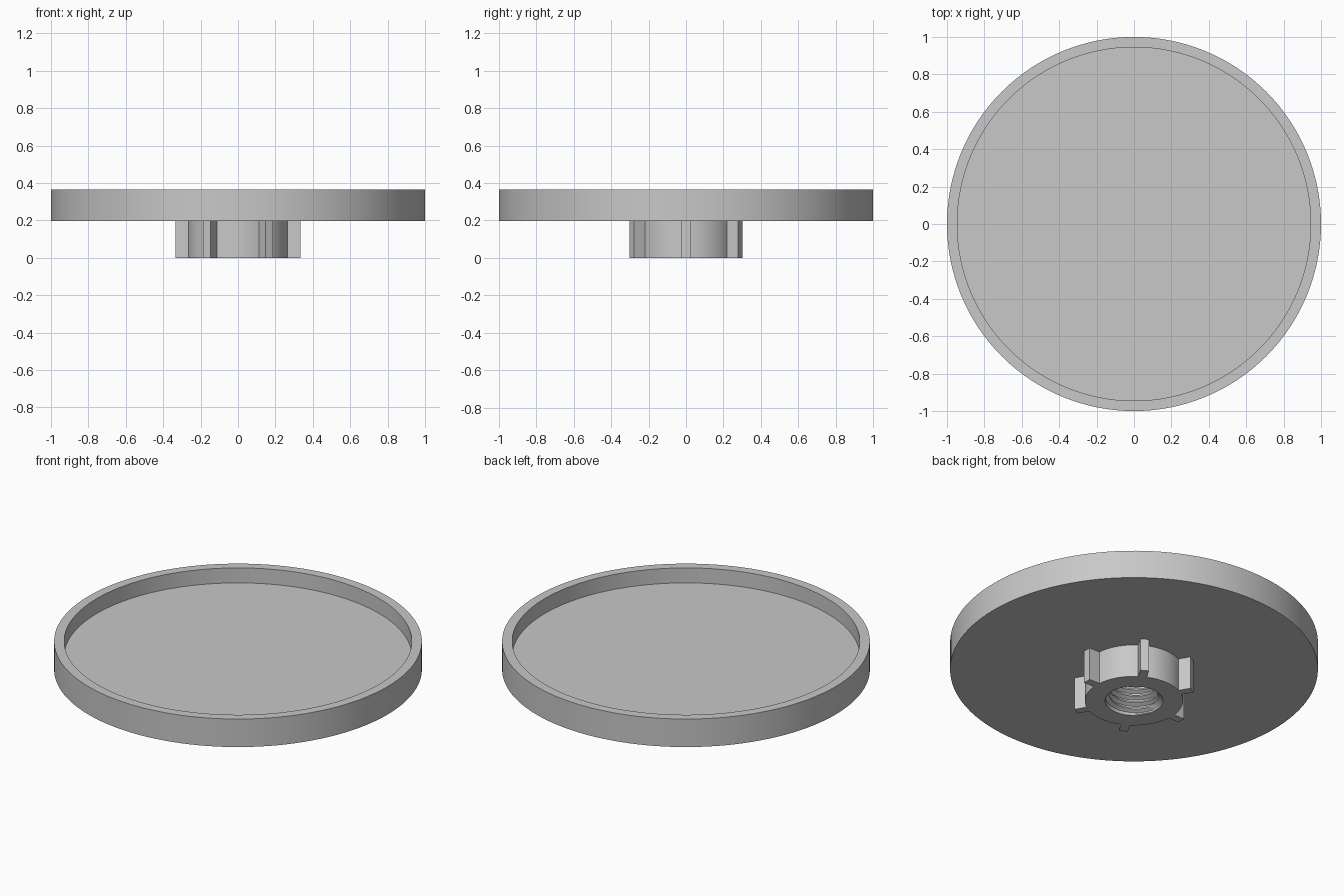
import bpy
import bmesh
from math import pi, cos, sin, atan2, hypot, radians

cube = bpy.data.objects.get("Cube")
if cube:
    bpy.data.objects.remove(cube, do_unlink=True)

grey = bpy.data.materials.new("plain grey")
grey.use_nodes = True
colour = (0.58, 0.58, 0.58, 1)
grey.diffuse_color = colour
grey.node_tree.nodes["Principled BSDF"].inputs["Base Color"].default_value = colour


def finish(bm, name):
    """Clean the mesh, add it to the scene and shade it."""
    bmesh.ops.remove_doubles(bm, verts=bm.verts, dist=1e-5)
    bmesh.ops.recalc_face_normals(bm, faces=bm.faces)
    mesh = bpy.data.meshes.new(name)
    bm.to_mesh(mesh)
    bm.free()
    mesh.materials.append(grey)
    ob = bpy.data.objects.new(name, mesh)
    bpy.context.collection.objects.link(ob)
    bpy.ops.object.select_all(action='DESELECT')
    ob.select_set(True)
    bpy.context.view_layer.objects.active = ob
    bpy.ops.object.shade_smooth_by_angle(angle=radians(30))


def polar(bm, r, a, z):
    return bm.verts.new((r * cos(a), r * sin(a), z))


HUB_TOP, TRAY_FLOOR, TRAY_TOP = 0.197, 0.275, 0.365

# Tray: round dish with a raised rim
bm = bmesh.new()
segs = 128
profile = [(1, HUB_TOP), (1, TRAY_TOP), (0.945, TRAY_TOP), (0.945, TRAY_FLOOR)]
rings = [[polar(bm, r, 2 * pi * i / segs, z) for i in range(segs)] for r, z in profile]
for a, b in zip(rings, rings[1:]):
    for i in range(segs):
        j = (i + 1) % segs
        bm.faces.new((a[i], a[j], b[j], b[i]))
bm.faces.new(rings[0])
bm.faces.new(rings[-1])
finish(bm, "tray")

# Hub outline: a round boss with six square ribs, as (angle, radius)
HUB_R, RIB_R, RIB_HALF, RIBS, ARC = 0.267, 0.335, 0.024, 6, 12
step = 2 * pi / RIBS
root, tip = atan2(RIB_HALF, HUB_R), atan2(RIB_HALF, RIB_R)
corner = hypot(RIB_R, RIB_HALF)
outline = []
for k in range(RIBS):
    outline += [(k * step + a, r) for a, r in
                ((-root, HUB_R), (-tip, corner), (0, RIB_R), (tip, corner))]
    outline += [(k * step + root + (step - 2 * root) * i / ARC, HUB_R) for i in range(ARC)]
count = len(outline)

bm = bmesh.new()
low = [polar(bm, r, a, 0) for a, r in outline]
high = [polar(bm, r, a, HUB_TOP) for a, r in outline]

# Threaded hole: helical rows with a chamfered mouth
PITCH, MOUTH = 0.04, 0.158
thread = [(0, 0.133), (0.2, 0.133), (0.5, 0.154), (0.7, 0.154)]
turns = int(HUB_TOP / PITCH) + 2
rows = []
for t in range(-1, turns):
    for phase, radius in thread:
        row = []
        for a, _ in outline:
            z = PITCH * (t + phase + (a - outline[0][0]) / (2 * pi))
            z = min(max(z, 0), HUB_TOP)
            r = max(radius, MOUTH - z)
            if z == 0:
                r = MOUTH
            elif z == HUB_TOP:
                r = 0.145
            row.append(polar(bm, r, a, z))
        rows.append(row)

for j in range(count):
    n = (j + 1) % count
    shift = len(thread) if n == 0 else 0
    bm.faces.new((low[j], low[n], high[n], high[j]))
    bm.faces.new((low[n], low[j], rows[0][j], rows[0][n]))
    for i in range(len(rows) - 1 - shift):
        bm.faces.new((rows[i][j], rows[i + 1][j], rows[i + 1 + shift][n], rows[i + shift][n]))
    # Join the mouth of the hole to the start of the thread at the seam
    if shift:
        for i in range(shift):
            bm.faces.new((rows[0][j], rows[i + 1][n], rows[i][n]))
finish(bm, "threaded_hub")
